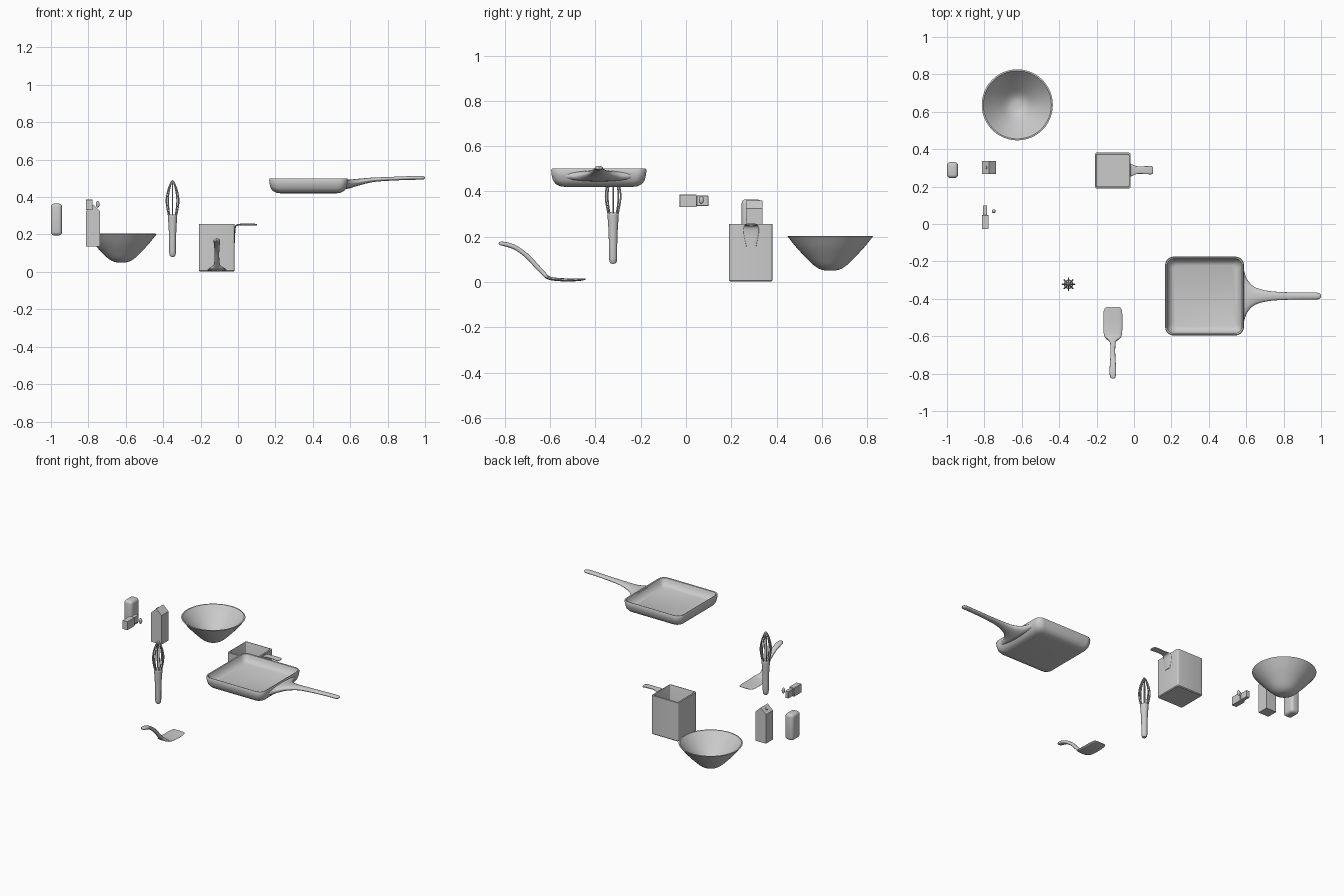
import bpy, bmesh
from math import sin, cos, pi, radians
from mathutils import Vector, Matrix

if "Cube" in bpy.data.objects:
    bpy.data.objects.remove(bpy.data.objects["Cube"])


def finish(name, bm, angle=40):
    bmesh.ops.recalc_face_normals(bm, faces=bm.faces)
    me = bpy.data.meshes.new(name)
    bm.to_mesh(me)
    bm.free()
    ob = bpy.data.objects.new(name, me)
    bpy.context.collection.objects.link(ob)
    bpy.ops.object.select_all(action='DESELECT')
    ob.select_set(True)
    bpy.context.view_layer.objects.active = ob
    bpy.ops.object.shade_smooth_by_angle(angle=radians(angle))
    return ob


def add_loft(bm, rings):
    vs = [[bm.verts.new(p) for p in r] for r in rings]
    n = len(vs[0])
    for a, b in zip(vs, vs[1:]):
        for i in range(n):
            j = (i + 1) % n
            bm.faces.new((a[i], a[j], b[j], b[i]))
    bm.faces.new(vs[0])
    bm.faces.new(vs[-1])


def smooth_path(rows, steps=4):
    # Catmull-Rom interpolation of rows (x, y, z, half width, half thickness)
    out = []
    for i in range(len(rows) - 1):
        p = [Vector(rows[max(0, min(len(rows) - 1, i + k))]) for k in (-1, 0, 1, 2)]
        for s in range(steps):
            t = s / steps
            out.append(0.5 * (2 * p[1] + (p[2] - p[0]) * t
                              + (2 * p[0] - 5 * p[1] + 4 * p[2] - p[3]) * t * t
                              + (3 * p[1] - p[0] - 3 * p[2] + p[3]) * t ** 3))
    return out + [Vector(rows[-1])]


def add_sweep(bm, rows, side, n=16, power=1.0, steps=4):
    rows = smooth_path(rows, steps)
    side = Vector(side)
    pts = [Vector(r[:3]) for r in rows]
    rings = []
    for i, r in enumerate(rows):
        tan = pts[min(i + 1, len(pts) - 1)] - pts[max(i - 1, 0)]
        nor = side.cross(tan).normalized()
        ring = []
        for k in range(n):
            c, s = cos(2 * pi * k / n), sin(2 * pi * k / n)
            c = abs(c) ** power * (1 if c > 0 else -1)
            s = abs(s) ** power * (1 if s > 0 else -1)
            ring.append(pts[i] + side * c * max(r[3], .0005) + nor * s * max(r[4], .0005))
        rings.append(ring)
    add_loft(bm, rings)


def add_lathe(bm, cx, cy, prof, n=48):
    add_loft(bm, [[(cx + max(r, .0005) * cos(2 * pi * k / n), cy + max(r, .0005) * sin(2 * pi * k / n), z)
                   for k in range(n)] for r, z in prof])


def rounded_ring(cx, cy, hx, hy, r, z, n=8):
    pts = []
    for q, (sx, sy) in enumerate(((1, 1), (-1, 1), (-1, -1), (1, -1))):
        for k in range(n + 1):
            a = pi / 2 * (q + k / n)
            pts.append((cx + sx * (hx - r) + r * cos(a), cy + sy * (hy - r) + r * sin(a), z))
    return pts


def box(name, lo, hi, bevel=0, seg=3):
    bm = bmesh.new()
    lo, hi = Vector(lo), Vector(hi)
    bmesh.ops.create_cube(bm, size=1, matrix=Matrix.Translation((lo + hi) / 2)
                          @ Matrix.Diagonal((*(hi - lo), 1)))
    if bevel:
        bmesh.ops.bevel(bm, geom=bm.edges[:], offset=bevel, segments=seg, profile=.5, affect='EDGES')
    return finish(name, bm)


# Mixing bowl
bm = bmesh.new()
outer = [(0, .05, 0, 0, 0), (.035, .053, 0, 0, 0), (.068, .07, 0, 0, 0), (.105, .105, 0, 0, 0),
         (.15, .153, 0, 0, 0), (.19, .203, 0, 0, 0)]
inner = [(.182, .204, 0, 0, 0), (.143, .16, 0, 0, 0), (.098, .113, 0, 0, 0), (.062, .079, 0, 0, 0),
         (.032, .063, 0, 0, 0), (0, .06, 0, 0, 0)]
add_lathe(bm, -.624, .637, [p[:2] for p in smooth_path(outer) + smooth_path(inner)])
finish("mixing_bowl", bm)

# Square pot with a thin handle
bm = bmesh.new()
px, py = -.114, .286
add_loft(bm, [rounded_ring(px, py, h, h, r, z, 4) for h, r, z in
              ((.091, .006, .002), (.0955, .01, .007), (.0955, .01, .255), (.088, .006, .257),
               (.086, .006, .252), (.086, .006, .014))])
finish("square_pot", bm, 30)
bm = bmesh.new()
add_sweep(bm, [(-.019, .288, .155, .022, .004), (-.018, .288, .22, .034, .004),
               (-.009, .288, .248, .03, .004), (.02, .288, .253, .02, .005),
               (.06, .288, .254, .021, .005), (.094, .288, .252, .022, .005),
               (.102, .288, .251, .013, .003)], (0, 1, 0), power=.7)
finish("pot_handle", bm)

# Square frying pan
bm = bmesh.new()
cx, cy = .377, -.385
add_loft(bm, [rounded_ring(cx, cy, h, h, r, z) for h, r, z in
              ((.15, .03, .42), (.172, .035, .423), (.19, .04, .432), (.202, .043, .448),
               (.208, .045, .47), (.2105, .045, .494), (.207, .042, .5), (.2, .037, .498),
               (.194, .034, .48), (.182, .03, .462), (.165, .025, .454))])
finish("frying_pan", bm)
bm = bmesh.new()
add_sweep(bm, [(.575, cy, .468, .17, .024), (.588, cy, .469, .135, .024), (.605, cy, .472, .09, .022),
               (.645, cy, .48, .048, .018), (.72, cy, .492, .027, .012), (.82, cy, .498, .02, .01),
               (.92, cy, .502, .018, .01), (.975, cy, .503, .018, .01), (.993, cy, .503, .014, .008),
               (1.0, cy, .502, .004, .003)], (0, 1, 0), n=24)
finish("frying_pan_handle", bm)

# Spatula
bm = bmesh.new()
sx = -.113
add_sweep(bm, [(sx, -.444, .012, .03, .002), (sx, -.45, .012, .043, .004), (sx, -.475, .010, .05, .006),
               (sx, -.53, .009, .051, .007), (sx, -.585, .013, .049, .007), (sx, -.61, .02, .04, .008),
               (sx, -.627, .036, .018, .009), (sx, -.66, .07, .013, .01), (sx, -.70, .113, .013, .01),
               (sx, -.75, .15, .016, .01), (sx, -.79, .165, .018, .01), (sx, -.818, .17, .014, .008),
               (sx, -.827, .171, .005, .003)], (1, 0, 0), power=.75)
finish("spatula", bm)

# Whisk handle and wire loops
wx, wy = -.35, -.322
bm = bmesh.new()
add_lathe(bm, wx, wy, [(0, .08), (.011, .082), (.016, .09), (.018, .105), (.018, .16), (.021, .24),
                       (.025, .295), (.025, .302), (.021, .307), (0, .308)], 20)
finish("whisk_handle", bm)
bm = bmesh.new()
half = [(.021, .3), (.031, .35), (.033, .39), (.025, .435), (.011, .472)]
loop = half + [(0, .487)] + [(-r, z) for r, z in reversed(half)]
for i in range(4):
    c, s = cos(pi * i / 4), sin(pi * i / 4)
    add_sweep(bm, [(wx + c * r, wy + s * r, z, .0035, .0035) for r, z in loop], (-s, c, 0), n=8, steps=3)
finish("whisk_wires", bm)

# Gabled carton with a small cap on the roof
bm = bmesh.new()
gable = [(-.813, .135), (-.738, .135), (-.738, .325), (-.775, .36), (-.813, .325)]
add_loft(bm, [[(x, y, z) for x, z in gable] for y in (.266, .338)])
finish("carton", bm, 20)
bm = bmesh.new()
bmesh.ops.create_cone(bm, cap_ends=True, segments=16, radius1=.009, radius2=.009, depth=.008,
                      matrix=Matrix.Translation((-.793, .302, .344)) @ Matrix.Rotation(-pi / 4, 4, 'Y'))
finish("carton_cap", bm)

# Rounded block
box("rounded_block", (-1, .246, .195), (-.941, .331, .365), .018, 4)

# Two-part butter block with a loose knob beside it
box("large_block", (-.813, -.028, .33), (-.778, .047, .386), .001, 1)
box("small_block", (-.807, .047, .336), (-.785, .099, .381), .001, 1)
bm = bmesh.new()
bmesh.ops.create_uvsphere(bm, u_segments=20, v_segments=12, radius=1,
                          matrix=Matrix.Translation((-.75, .068, .362)) @ Matrix.Diagonal((.01, .01, .018, 1)))
finish("loose_knob", bm)
